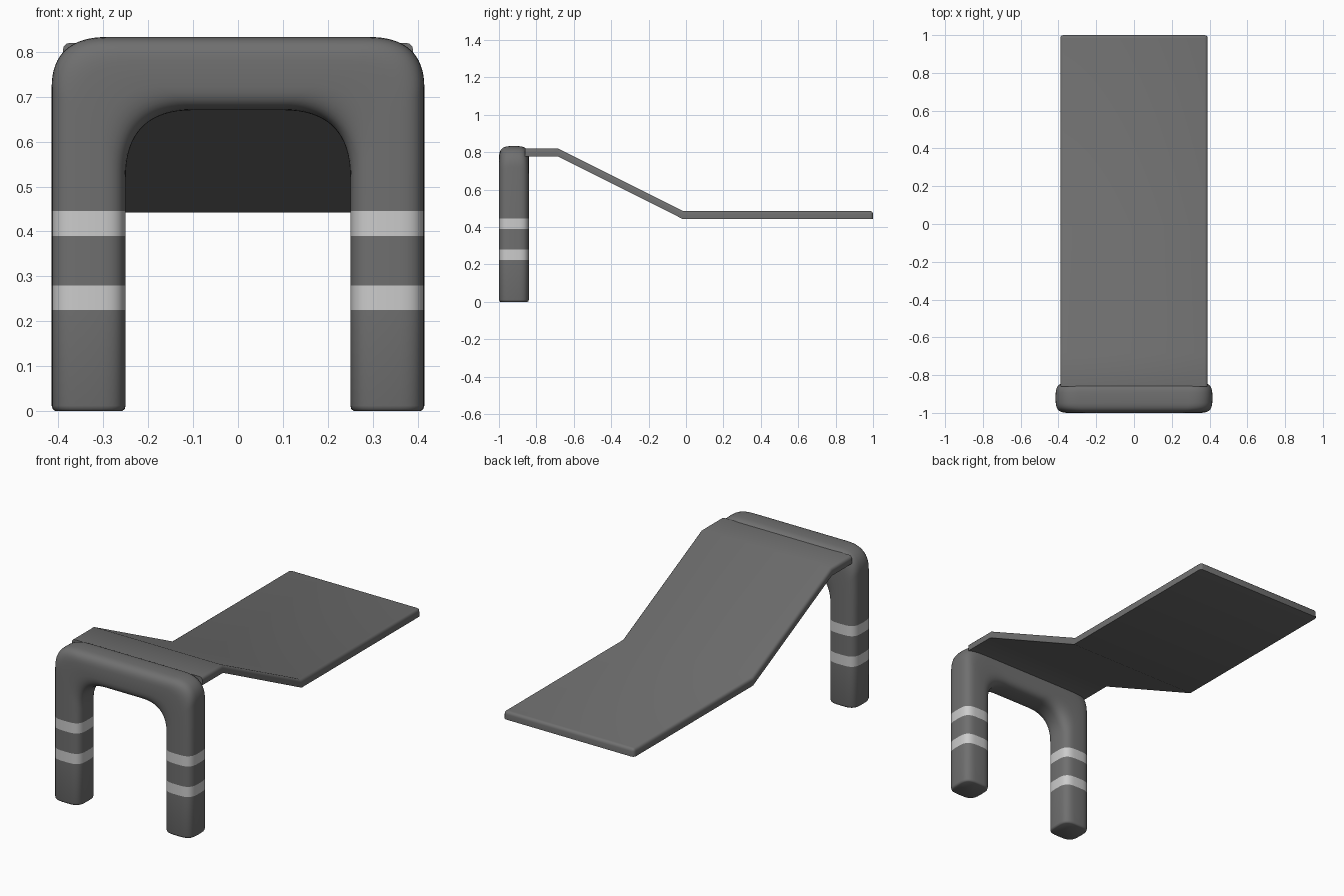
import bpy, bmesh, math

if "Cube" in bpy.data.objects:
    bpy.data.objects.remove(bpy.data.objects["Cube"])


def material(name, g):
    m = bpy.data.materials.new(name)
    m.diffuse_color = (g, g, g, 1)
    m.use_nodes = True
    m.node_tree.nodes["Principled BSDF"].inputs["Base Color"].default_value = m.diffuse_color
    return m


DARK = material("dark_grey", 0.16)
LIGHT = material("light_grey", 0.55)


def finish(bm, name, mats, angle):
    bmesh.ops.recalc_face_normals(bm, faces=bm.faces)
    me = bpy.data.meshes.new(name)
    bm.to_mesh(me)
    bm.free()
    ob = bpy.data.objects.new(name, me)
    bpy.context.collection.objects.link(ob)
    for m in mats:
        me.materials.append(m)
    bpy.ops.object.select_all(action='DESELECT')
    ob.select_set(True)
    bpy.context.view_layer.objects.active = ob
    bpy.ops.object.shade_smooth_by_angle(angle=math.radians(angle))
    return ob


def bezier(a, b, c, t):
    return tuple((1 - t) ** 2 * p + 2 * t * (1 - t) * q + t * t * r
                 for p, q, r in zip(a, b, c))


# Arch frame: rounded-square section spanning an outer and an inner outline
OUT, INN, TOP, UNDER = 0.415, 0.25, 0.833, 0.67
stations = []   # (outer point, inner point, section scale)
for z, s in ((0, 0.9), (0.004, 0.97), (0.012, 1), (0.225, 1), (0.28, 1), (0.39, 1), (0.445, 1)):
    stations.append(((OUT, z), (INN, z), s))
for i in range(17):
    t = i / 16
    stations.append((bezier((OUT, 0.72), (OUT, TOP), (0.29, TOP), t),
                     bezier((INN, 0.52), (INN, UNDER), (0.10, UNDER), t), 1))
stations += [((-o[0], o[1]), (-i[0], i[1]), s) for o, i, s in reversed(stations)]

N = 40


def squircle(k):
    a = 2 * math.pi * k / N
    c, s = math.cos(a), math.sin(a)
    return (math.copysign(abs(c) ** (2 / 3.5), c), math.copysign(abs(s) ** (2 / 3.5), s))


bm = bmesh.new()
rings = []
for o, i, s in stations:
    ring = []
    for k in range(N):
        u, v = squircle(k)
        f = 0.5 + 0.5 * u * s
        ring.append(bm.verts.new((i[0] + (o[0] - i[0]) * f, -0.92 + 0.08 * v * s,
                                  i[1] + (o[1] - i[1]) * f)))
    rings.append(ring)
last = len(rings) - 1
for j in range(last):
    for k in range(N):
        face = bm.faces.new((rings[j][k], rings[j][(k + 1) % N],
                             rings[j + 1][(k + 1) % N], rings[j + 1][k]))
        # light bands around both legs
        face.material_index = 1 if min(j, last - 1 - j) in (3, 5) else 0
bm.faces.new(rings[0])
bm.faces.new(rings[-1])
finish(bm, "arch_frame", [DARK, LIGHT], 50)

# Bent panel: side profile (y, top z, bottom z) stretched across x
W = 0.39
profile = [(-0.86, 0.82, 0.778), (-0.685, 0.82, 0.778), (-0.015, 0.486, 0.442), (1.0, 0.486, 0.442)]
bm = bmesh.new()
rows = [[bm.verts.new(p) for p in ((-W, y, b), (W, y, b), (W, y, t), (-W, y, t))]
        for y, t, b in profile]
for a, b in zip(rows, rows[1:]):
    for k in range(4):
        bm.faces.new((a[k], a[(k + 1) % 4], b[(k + 1) % 4], b[k]))
bm.faces.new(rows[0])
bm.faces.new(rows[-1])
bm.edges.ensure_lookup_table()
# round the upper rim and the tip corners
top = {r[k] for r in rows for k in (2, 3)}
tip = set(rows[-1])
rim = []
for e in bm.edges:
    a, b = e.verts
    along = a in top and b in top and a.co.x == b.co.x
    tip_edge = a in tip and b in tip and (a in top or b in top)
    if along or tip_edge:
        rim.append(e)
bmesh.ops.bevel(bm, geom=rim, offset=0.016, segments=3, profile=0.5, affect='EDGES')
finish(bm, "bent_panel", [DARK], 40)
